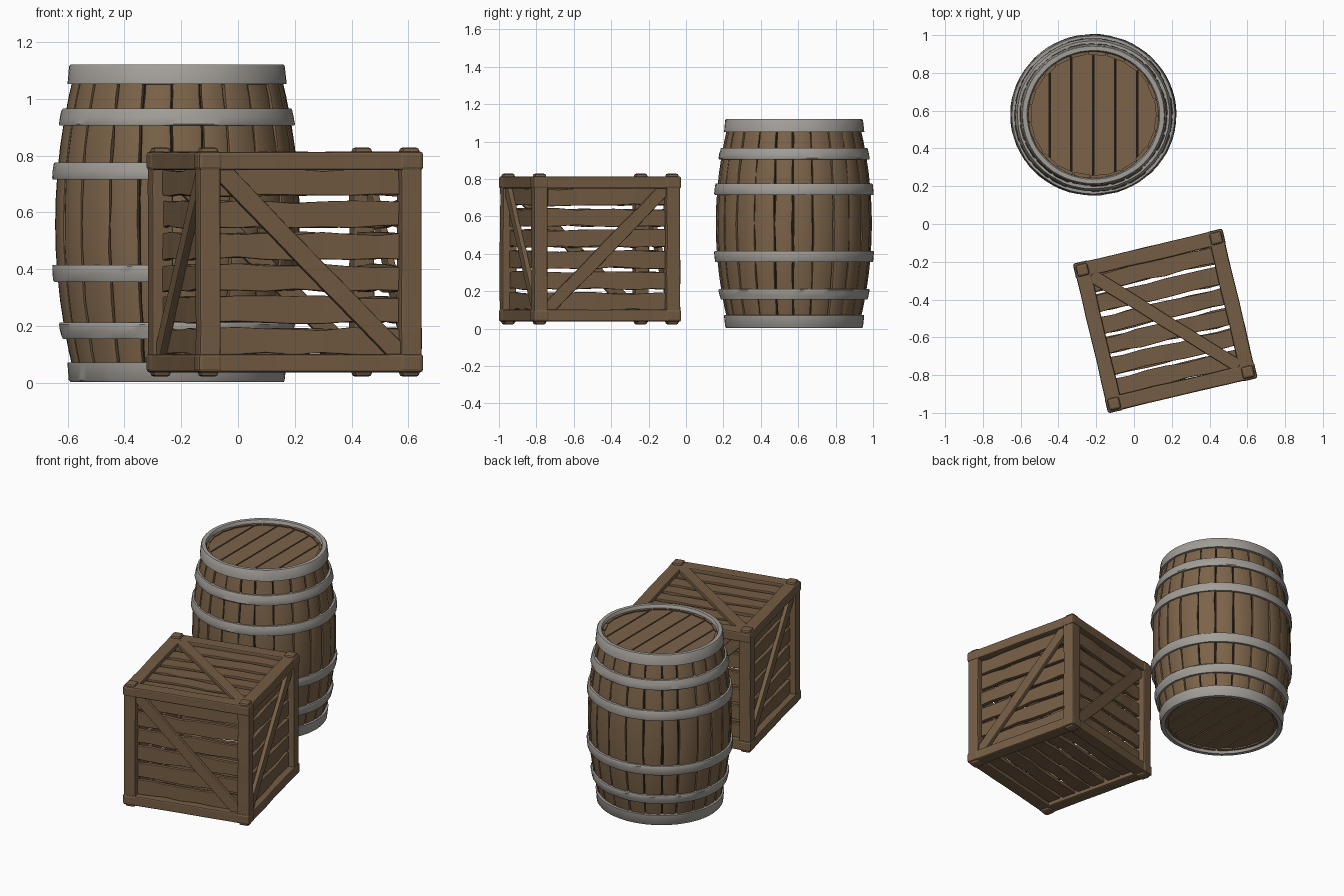
import bpy, bmesh, math, random
from mathutils import Matrix, Vector

random.seed(4)
if "Cube" in bpy.data.objects:
    bpy.data.objects.remove(bpy.data.objects["Cube"])


def material(name, rgb):
    m = bpy.data.materials.new(name)
    m.use_nodes = True
    m.diffuse_color = (*rgb, 1)
    bsdf = m.node_tree.nodes["Principled BSDF"]
    bsdf.inputs["Base Color"].default_value = (*rgb, 1)
    bsdf.inputs["Roughness"].default_value = 0.9
    return m


BARREL_WOOD = material("barrel wood", (0.20, 0.125, 0.066))
CRATE_WOOD = material("crate wood", (0.175, 0.109, 0.058))
IRON = material("grey iron", (0.36, 0.34, 0.31))
GAP = material("dark gap", (0.012, 0.010, 0.006))


def finish(bm, name, mat, matrix, bevel=0, smooth=False):
    bmesh.ops.recalc_face_normals(bm, faces=bm.faces)
    me = bpy.data.meshes.new(name)
    bm.to_mesh(me)
    bm.free()
    me.materials.append(mat)
    ob = bpy.data.objects.new(name, me)
    bpy.context.collection.objects.link(ob)
    ob.matrix_world = matrix
    if smooth:
        me.shade_smooth()
        me.set_sharp_from_angle(angle=math.radians(40))
    if bevel:
        mod = ob.modifiers.new("worn edges", "BEVEL")
        mod.width = bevel
        mod.segments = 2
        mod.limit_method = "ANGLE"
    return ob


def loft(bm, rings, cap=True, closed=False):
    """Skin a list of equally sized vertex rings."""
    rows = [[bm.verts.new(p) for p in ring] for ring in rings]
    n = len(rows[0])
    pairs = list(zip(rows, rows[1:])) + ([(rows[-1], rows[0])] if closed else [])
    for a, b in pairs:
        for i in range(n):
            j = (i + 1) % n
            bm.faces.new((a[i], a[j], b[j], b[i]))
    if cap:
        bm.faces.new(rows[0])
        bm.faces.new(rows[-1])


def plank(bm, matrix, length, width, thick, wobble=0.0, steps=1):
    """Board along local x, with uneven hewn edges."""
    rings = []
    for i in range(steps + 1):
        x = length * (i / steps - 0.5)
        lo, hi, out = (random.uniform(-wobble, wobble) for _ in range(3))
        y0, y1 = -width / 2 + lo, width / 2 + hi
        z0, z1 = -thick / 2, thick / 2 + out * 0.4
        rings.append([matrix @ Vector(p) for p in
                      ((x, y0, z0), (x, y1, z0), (x, y1, z1), (x, y0, z1))])
    loft(bm, rings)


# ---------- Barrel ----------
barrel = Matrix.Translation((-0.215, 0.578, 0)) @ Matrix.Diagonal((1.03, 1, 1, 1))
MID = 0.56


def bulge(z):
    return 0.418 - 0.07 * ((z - MID) / 0.55) ** 2


def polar(r, a, z):
    return Vector((r * math.cos(a), r * math.sin(a), z))


def revolve(bm, profile, segs=64, cap=False, closed=True, wobble=0.0):
    rings = []
    for r, z in profile:
        rings.append([polar(r + random.uniform(-wobble, wobble),
                            math.tau * i / segs, z) for i in range(segs)])
    loft(bm, rings, cap, closed)


# Curved staves with uneven gaps
bm = bmesh.new()
STAVES = 23
cuts = [math.tau * (i + random.uniform(-0.12, 0.12)) / STAVES for i in range(STAVES)]
cuts.append(cuts[0] + math.tau)
for a0, a1 in zip(cuts, cuts[1:]):
    lift = random.uniform(-0.003, 0.003)
    rings = []
    for k in range(13):
        z = 0.02 + 1.08 * k / 12
        s, e = a0 + random.uniform(0.003, 0.018), a1 - random.uniform(0.003, 0.018)
        r = bulge(z) + lift
        rings.append([polar(r - 0.03, s, z), polar(r - 0.004, s, z),
                      polar(r, s + 0.03, z), polar(r, e - 0.03, z),
                      polar(r - 0.004, e, z), polar(r - 0.03, e, z)])
    loft(bm, rings)
finish(bm, "barrel_staves", BARREL_WOOD, barrel, smooth=True)

# Dark lining seen through the gaps
bm = bmesh.new()
heights = [0.045 + 1.03 * k / 10 for k in range(11)]
revolve(bm, [(bulge(z) - 0.022, z) for z in heights], cap=True, closed=False)
finish(bm, "barrel_lining", GAP, barrel, smooth=True)

# Hoops that follow the bulge
for i, (z0, z1) in enumerate(((0.155, 0.212), (0.355, 0.415),
                              (0.715, 0.775), (0.905, 0.965))):
    bm = bmesh.new()
    zm = (z0 + z1) / 2
    grow = 0.014
    revolve(bm, [(bulge(z0) - 0.01, z0), (bulge(z0) + grow - 0.003, z0),
                 (bulge(z0) + grow, z0 + 0.006), (bulge(zm) + grow, zm),
                 (bulge(z1) + grow, z1 - 0.006), (bulge(z1) + grow - 0.003, z1),
                 (bulge(z1) - 0.01, z1)], wobble=0.0015)
    finish(bm, f"hoop_{i + 1}", IRON, barrel, smooth=True)

# Rim hoops wrap over both ends
for name, end, d in (("rim_bottom", 0.003, 1), ("rim_top", 1.12, -1)):
    bm = bmesh.new()
    revolve(bm, [(0.332, end + d * 0.045), (0.336, end + d * 0.006), (0.341, end),
                 (0.364, end), (0.369, end + d * 0.006),
                 (0.375, end + d * 0.068), (0.345, end + d * 0.07)], wobble=0.001)
    finish(bm, name, IRON, barrel, smooth=True)

# Lids of parallel boards
RL = 0.338
for name, z in (("lid_bottom", 0.045), ("lid_top", 1.078)):
    bm = bmesh.new()
    BOARDS = 6
    for b in range(BOARDS):
        x0 = RL * (2 * b / BOARDS - 1) + 0.004
        x1 = RL * (2 * (b + 1) / BOARDS - 1) - 0.004
        xs = [x0 + (x1 - x0) * k / 5 for k in range(6)]
        arc = [(x, math.sqrt(RL * RL - x * x)) for x in xs]
        outline = arc + [(x, -y) for x, y in reversed(arc)]
        loft(bm, [[Vector((x, y, z + s)) for x, y in outline] for s in (-0.014, 0.014)])
    finish(bm, name, BARREL_WOOD, barrel)

# ---------- Crate ----------
crate = Matrix.Translation((0.165, -0.513, 0.425)) @ Matrix.Rotation(math.radians(13.3), 4, "Z")
EDGE = 0.364


def side_matrix(u, v):
    """Frame with x along u, y along v and z facing outward."""
    u, v = Vector(u), Vector(v)
    return Matrix((u, v, u.cross(v))).transposed().to_4x4()


X, Y, Z = (1, 0, 0), (0, 1, 0), (0, 0, 1)
# Each side: frame and tilt of its brace (0 for none)
SIDES = {
    "front": (side_matrix(X, Z), -1),
    "right": (side_matrix(Y, Z), 1),
    "back": (side_matrix((-1, 0, 0), Z), 1),
    "left": (side_matrix((0, -1, 0), Z), 1),
    "top": (side_matrix(X, Y), -1),
    "bottom": (side_matrix(X, (0, -1, 0)), 0),
}
for side, (frame, tilt) in SIDES.items():
    # Slats with open gaps
    bm = bmesh.new()
    for k in range(6):
        skew = Matrix.Rotation(random.uniform(-0.012, 0.012), 4, "Z")
        plank(bm, frame @ Matrix.Translation((0, 0.112 * (k - 2.5), 0.352)) @ skew,
              0.72, 0.09, 0.024, wobble=0.006, steps=7)
    finish(bm, f"{side}_slats", CRATE_WOOD, crate, bevel=0.004)
    # Diagonal brace
    if tilt:
        bm = bmesh.new()
        turn = Matrix.Rotation(tilt * math.pi / 4, 4, "Z")
        plank(bm, frame @ Matrix.Translation((0, 0, 0.374)) @ turn,
              0.92, 0.068, 0.028, wobble=0.002, steps=6)
        finish(bm, f"{side}_brace", CRATE_WOOD, crate, bevel=0.005)

# Corner posts and end blocks
posts, blocks, rails = bmesh.new(), bmesh.new(), bmesh.new()
for sx in (-1, 1):
    for sy in (-1, 1):
        upright = Matrix.Translation((sx * EDGE, sy * EDGE, 0)) @ side_matrix(Z, Y)
        plank(posts, upright, 0.74, 0.076, 0.076, wobble=0.002, steps=6)
        for sz in (-1, 1):
            spot = Matrix.Translation((sx * EDGE, sy * EDGE, sz * 0.364))
            plank(blocks, spot, 0.064, 0.064, 0.078)
            plank(blocks, Matrix.Translation((sx * EDGE, sy * EDGE, sz * 0.356)),
                  0.086, 0.086, 0.066)
# Horizontal rails
for sz in (-1, 1):
    for s in (-1, 1):
        plank(rails, Matrix.Translation((0, s * EDGE, sz * 0.356)),
              0.76, 0.08, 0.064, wobble=0.002, steps=6)
        plank(rails, Matrix.Translation((s * EDGE, 0, sz * 0.356)) @ Matrix.Rotation(math.pi / 2, 4, "Z"),
              0.76, 0.08, 0.064, wobble=0.002, steps=6)
finish(posts, "corner_posts", CRATE_WOOD, crate, bevel=0.008)
finish(blocks, "corner_blocks", CRATE_WOOD, crate, bevel=0.012)
finish(rails, "frame_rails", CRATE_WOOD, crate, bevel=0.008)
